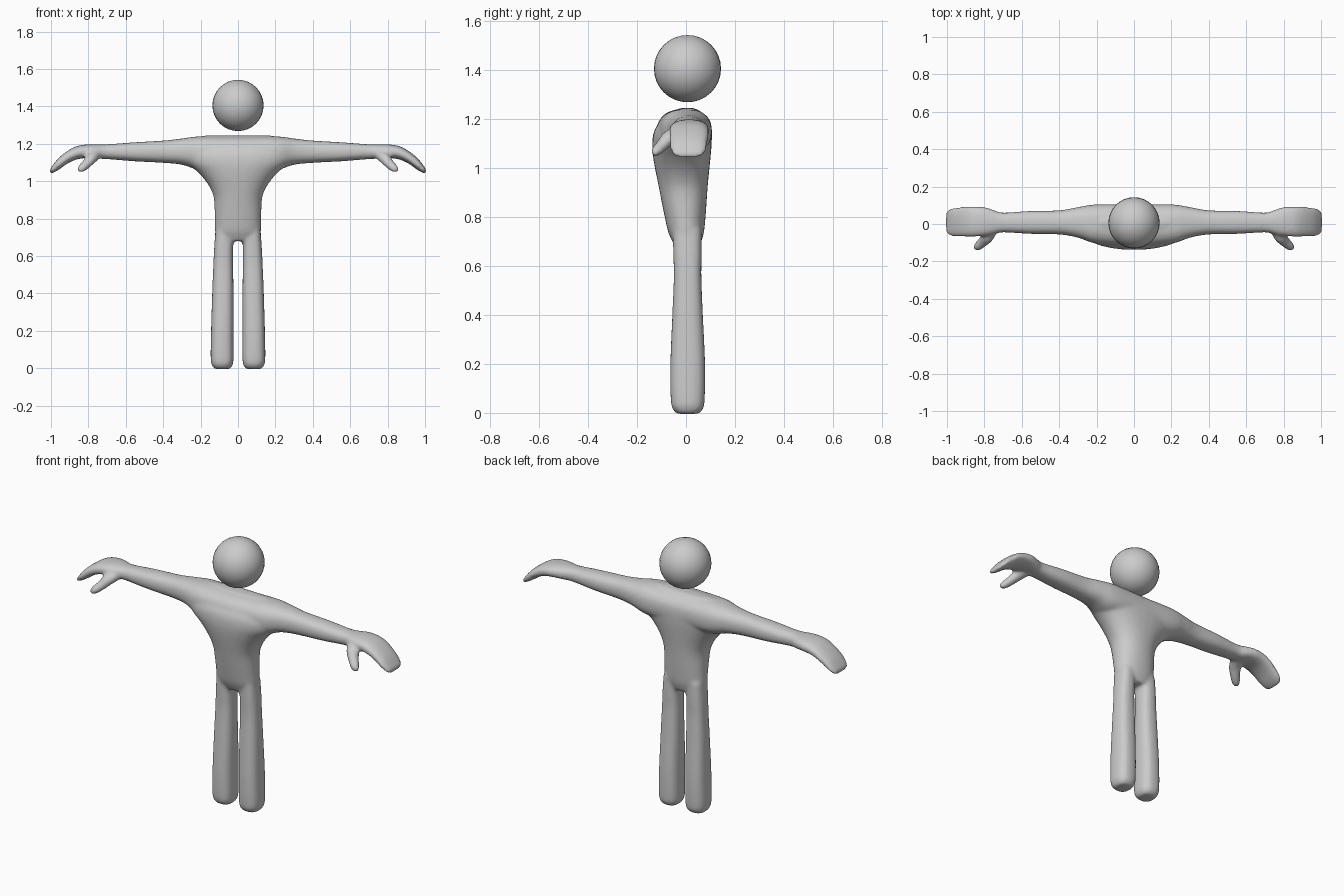
import bpy, bmesh, math
from mathutils import Vector

if "Cube" in bpy.data.objects:
    bpy.data.objects.remove(bpy.data.objects["Cube"])

grey = bpy.data.materials.new("plain_grey")
grey.use_nodes = True
colour = (0.6, 0.6, 0.6, 1)
grey.diffuse_color = colour
grey.node_tree.nodes["Principled BSDF"].inputs["Base Color"].default_value = colour

X, Y, Z = Vector((1, 0, 0)), Vector((0, 1, 0)), Vector((0, 0, 1))
SIDES, STEPS = 32, 5


def smooth_rows(rows):
    """Catmull-Rom interpolation through the section rows."""
    out = []
    for i in range(len(rows) - 1):
        quad = [rows[max(i - 1, 0)], rows[i], rows[i + 1], rows[min(i + 2, len(rows) - 1)]]
        for k in range(STEPS):
            t = k / STEPS
            out.append([b + (c - a) * t / 2 + (a - 2.5 * b + 2 * c - d / 2) * t * t
                        + (1.5 * (b - c) + (d - a) / 2) * t ** 3 for a, b, c, d in zip(*quad)])
    return out + [list(rows[-1])]


def loft(bm, rows, u, v, power=2.0, mirror=False):
    """Closed skin over superellipse sections: centre x, y, z and two radii."""
    for side in ((1, -1) if mirror else (1,)):
        rings = []
        for x, y, z, ru, rv in smooth_rows(rows):
            ring = []
            for k in range(SIDES):
                a = 2 * math.pi * k / SIDES
                c, s = math.cos(a), math.sin(a)
                p = (Vector((x, y, z))
                     + u * math.copysign(abs(c) ** (2 / power), c) * ru
                     + v * math.copysign(abs(s) ** (2 / power), s) * rv)
                ring.append(bm.verts.new((p.x * side, p.y, p.z)))
            rings.append(ring)
        for a, b in zip(rings, rings[1:]):
            for k in range(SIDES):
                n = (k + 1) % SIDES
                bm.faces.new((a[k], a[n], b[n], b[k]))
        bm.faces.new(rings[0][::-1])
        bm.faces.new(rings[-1])


bm = bmesh.new()

# torso, widening into the shoulders: height, half width, front, back
torso = [(0.68, 0.10, -0.045, 0.055), (0.73, 0.122, -0.070, 0.072), (0.8, 0.124, -0.087, 0.080),
         (0.9, 0.128, -0.107, 0.087), (0.95, 0.142, -0.117, 0.091), (1.0, 0.172, -0.127, 0.096),
         (1.05, 0.217, -0.135, 0.101), (1.1, 0.275, -0.138, 0.105), (1.15, 0.30, -0.130, 0.105),
         (1.2, 0.28, -0.098, 0.090), (1.23, 0.23, -0.055, 0.060), (1.245, 0.17, -0.02, 0.03)]
loft(bm, [(0, (f + b) / 2, z, w, (b - f) / 2) for z, w, f, b in torso], X, Y, 2.2)

# legs: height, inner, outer, front, back
legs = [(-0.004, 0.045, 0.125, -0.035, 0.050), (0.012, 0.031, 0.138, -0.052, 0.067),
        (0.05, 0.024, 0.146, -0.062, 0.076), (0.2, 0.024, 0.144, -0.064, 0.078),
        (0.4, 0.024, 0.138, -0.056, 0.069), (0.55, 0.026, 0.132, -0.050, 0.063),
        (0.65, 0.026, 0.127, -0.052, 0.064), (0.75, 0.02, 0.12, -0.055, 0.064)]
loft(bm, [((i + o) / 2, (f + b) / 2, z, (o - i) / 2, (b - f) / 2) for z, i, o, f, b in legs],
     X, Y, 2.6, True)

# arms running out into flat, drooping hands: x, bottom, top, front, back
arms = [(0.0, 1.05, 1.24, -0.12, 0.105), (0.2, 1.06, 1.24, -0.105, 0.105),
        (0.3, 1.088, 1.228, -0.073, 0.09), (0.4, 1.098, 1.217, -0.056, 0.073),
        (0.55, 1.106, 1.208, -0.053, 0.07), (0.7, 1.118, 1.197, -0.045, 0.061),
        (0.75, 1.120, 1.197, -0.055, 0.075), (0.8, 1.124, 1.197, -0.064, 0.09),
        (0.86, 1.117, 1.188, -0.068, 0.093), (0.91, 1.095, 1.163, -0.068, 0.092),
        (0.96, 1.060, 1.123, -0.067, 0.086), (0.99, 1.044, 1.086, -0.060, 0.078),
        (1.006, 1.040, 1.062, -0.045, 0.062)]
loft(bm, [(x, (f + b) / 2, (lo + hi) / 2, (b - f) / 2, (hi - lo) / 2) for x, lo, hi, f, b in arms],
     Y, Z, 2.4, True)

# thumbs
aim = Vector((0.09, -0.10, -0.085)).normalized()
side_axis = aim.cross(Z).normalized()
loft(bm, [(0.75, -0.015, 1.15, 0.03, 0.03), (0.782, -0.066, 1.125, 0.034, 0.03),
          (0.81, -0.098, 1.092, 0.028, 0.025), (0.836, -0.122, 1.068, 0.023, 0.021),
          (0.85, -0.135, 1.056, 0.012, 0.012)], side_axis, aim.cross(side_axis), 2, True)

bmesh.ops.recalc_face_normals(bm, faces=bm.faces)
mesh = bpy.data.meshes.new("body")
bm.to_mesh(mesh)
bm.free()
body = bpy.data.objects.new("body", mesh)
bpy.context.collection.objects.link(body)
mesh.materials.append(grey)

# fuse the limbs into one soft skin
fuse = body.modifiers.new("fuse", "REMESH")
fuse.mode = "VOXEL"
fuse.voxel_size = 0.009
fuse.use_smooth_shade = True
soften = body.modifiers.new("soften", "SMOOTH")
soften.factor = 0.5
soften.iterations = 8

# floating ball head
bpy.ops.mesh.primitive_uv_sphere_add(segments=32, ring_count=16, radius=0.137,
                                     location=(0, 0.006, 1.405))
head = bpy.context.object
head.name = "head"
head.data.materials.append(grey)
bpy.ops.object.shade_smooth()
